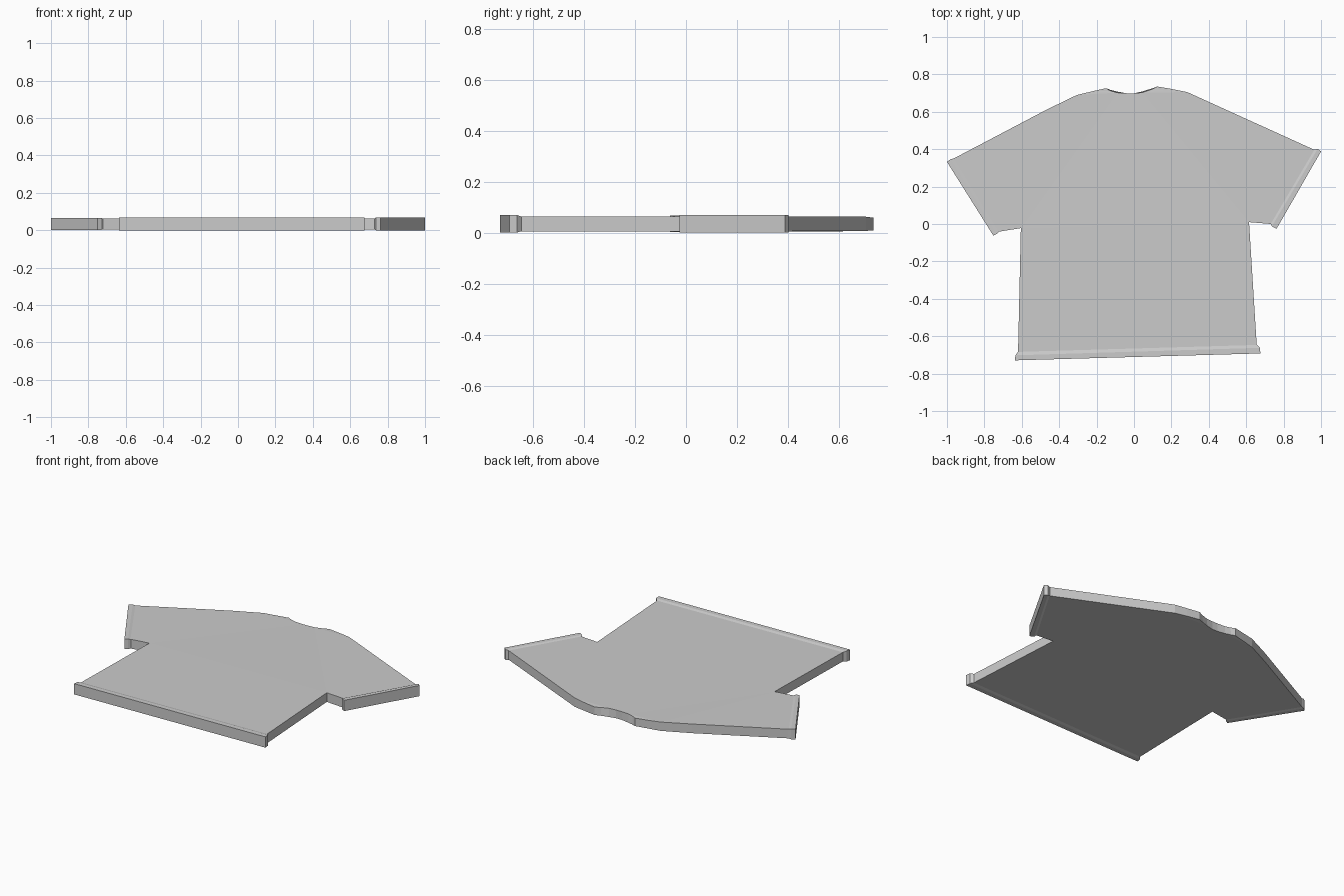
import bpy, bmesh

if "Cube" in bpy.data.objects:
    bpy.data.objects.remove(bpy.data.objects["Cube"])

MID = 0.034


def finish(name, bm):
    bmesh.ops.recalc_face_normals(bm, faces=bm.faces)
    me = bpy.data.meshes.new(name)
    bm.to_mesh(me)
    bm.free()
    ob = bpy.data.objects.new(name, me)
    bpy.context.collection.objects.link(ob)
    return ob


def slab(name, outline):
    """Closed plate: points are (x, y, half thickness, outward lean of the lower edge)."""
    bm = bmesh.new()
    top = [bm.verts.new((x, y, MID + h)) for x, y, h, d in outline]
    low = [bm.verts.new((x, y + d, MID - h)) for x, y, h, d in outline]
    n = len(top)
    caps = [bm.faces.new(top), bm.faces.new(low[::-1])]
    for i in range(n):
        j = (i + 1) % n
        bm.faces.new((top[i], low[i], low[j], top[j]))
    bmesh.ops.triangulate(bm, faces=caps)
    return finish(name, bm)


def hem(name, rows):
    """Folded band: rows of (start point, end point, half thickness), inside to outside."""
    bm = bmesh.new()
    grid = []
    for a, b, h in rows:
        grid.append([bm.verts.new((p[0], p[1], MID + s * h))
                     for p, s in ((a, 1), (b, 1), (b, -1), (a, -1))])
    for r, q in zip(grid, grid[1:]):
        for i in range(4):
            j = (i + 1) % 4
            bm.faces.new((r[i], r[j], q[j], q[i]))
    bm.faces.new(grid[0][::-1])
    bm.faces.new(grid[-1])
    return finish(name, bm)


# Shirt body with both sleeves, thinning towards the shoulders
B = 0.029
body = [(-0.62, -0.69, B, 0), (0.657, -0.66, B, 0), (0.615, 0.01, B, 0),
        (0.735, 0.0, B, 0), (0.968, 0.395, B, 0), (0.285, 0.705, 0.028, 0),
        (0.207, 0.721, 0.026, 0), (0.125, 0.735, 0.025, 0)]
# Scooped neckline
body += [(0.09, 0.718, 0.025, 0.005), (0.045, 0.703, 0.026, 0.006),
         (0.0, 0.699, 0.026, 0), (-0.04, 0.699, 0.026, 0),
         (-0.09, 0.702, 0.026, 0.006), (-0.125, 0.712, 0.025, 0.005)]
body += [(-0.15, 0.726, 0.025, 0), (-0.225, 0.709, 0.026, 0),
         (-0.305, 0.69, 0.028, 0), (-0.47, 0.61, B, 0), (-0.97, 0.347, B, 0),
         (-0.735, -0.043, B, 0), (-0.605, -0.022, B, 0)]
slab("shirt_body", body)

# Bottom hem
hem("bottom_hem", [((-0.619, -0.682), (0.656, -0.645), 0.0285),
                   ((-0.634, -0.702), (0.673, -0.662), 0.034),
                   ((-0.637, -0.729), (0.676, -0.692), 0.034)])

# Sleeve hems
hem("right_sleeve_hem", [((0.73, 0.001), (0.963, 0.397), 0.0285),
                         ((0.737, -0.013), (0.982, 0.402), 0.034),
                         ((0.762, -0.026), (1.0, 0.388), 0.034)])
hem("left_sleeve_hem", [((-0.722, -0.041), (-0.962, 0.351), 0.0285),
                        ((-0.733, -0.053), (-0.98, 0.347), 0.032),
                        ((-0.752, -0.062), (-1.0, 0.332), 0.032)])
